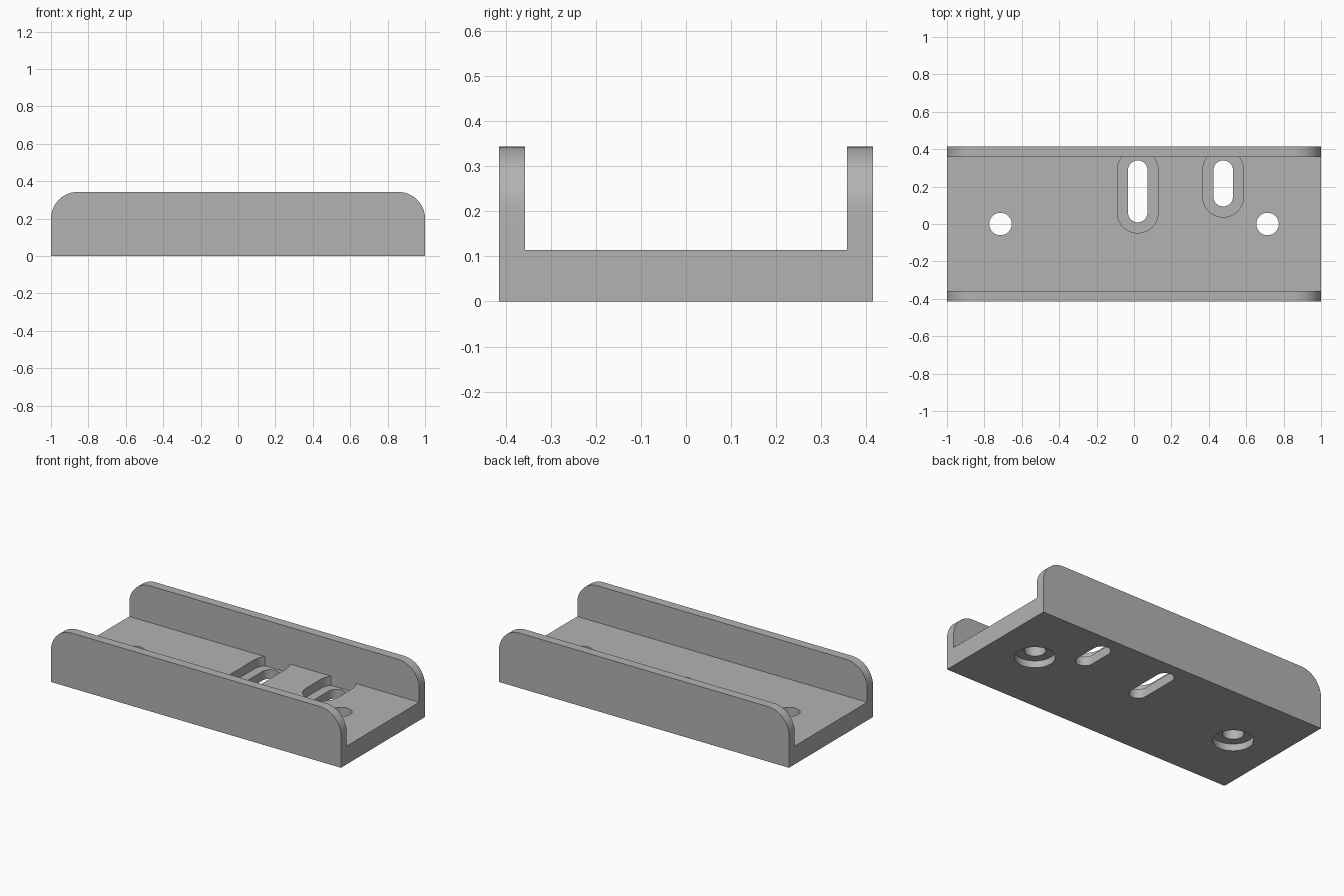
import bpy, bmesh
from math import pi, sin, cos, asin
from mathutils import Vector

if "Cube" in bpy.data.objects:
    bpy.data.objects.remove(bpy.data.objects["Cube"])

HALF_L, HALF_W, HEIGHT = 1.0, 0.414, 0.343
FLOOR, INNER, CORNER = 0.114, 0.357, 0.143

grey = bpy.data.materials.new("plain grey")
grey.diffuse_color = (0.45, 0.45, 0.45, 1)
grey.use_nodes = True
grey.node_tree.nodes["Principled BSDF"].inputs["Base Color"].default_value = grey.diffuse_color


def arc(cx, cy, r, a0, a1, n=16):
    return [(cx + r * cos(a0 + (a1 - a0) * i / n), cy + r * sin(a0 + (a1 - a0) * i / n))
            for i in range(n + 1)]


def prism(name, outline, place, lo, hi):
    """Extrude a 2D outline from lo to hi; place(u, v, w) maps it into 3D."""
    bm = bmesh.new()
    face = bm.faces.new([bm.verts.new(place(u, v, lo)) for u, v in outline])
    ext = bmesh.ops.extrude_face_region(bm, geom=[face])
    offset = Vector(place(0, 0, hi)) - Vector(place(0, 0, lo))
    bmesh.ops.translate(bm, vec=offset,
                        verts=[g for g in ext["geom"] if isinstance(g, bmesh.types.BMVert)])
    bmesh.ops.recalc_face_normals(bm, faces=bm.faces)
    mesh = bpy.data.meshes.new(name)
    bm.to_mesh(mesh)
    bm.free()
    mesh.materials.append(grey)
    obj = bpy.data.objects.new(name, mesh)
    bpy.context.collection.objects.link(obj)
    return obj


def combine(body, tool, operation):
    """Apply a boolean and discard the tool object."""
    mod = body.modifiers.new("cut", 'BOOLEAN')
    mod.operation, mod.solver, mod.object = operation, 'EXACT', tool
    bpy.context.view_layer.objects.active = body
    bpy.ops.object.modifier_apply(modifier=mod.name)
    bpy.data.objects.remove(tool)


def along_x(u, v, w): return (w, u, v)
def along_y(u, v, w): return (u, w, v)
def along_z(u, v, w): return (u, v, w)


def slot(x, y0, y1, r, a=pi / 2):
    """Vertical slot outline; a < 90 degrees cuts its far end off flat."""
    return (arc(x, y0, r, pi, 2 * pi, 32) + arc(x, y1, r, 0, a)
            + arc(x, y1, r, pi - a, pi)[(1 if a == pi / 2 else 0):])


# Channel: U cross-section along x
channel = prism("channel_bracket", [
    (-HALF_W, 0), (HALF_W, 0), (HALF_W, HEIGHT), (INNER, HEIGHT), (INNER, FLOOR),
    (-INNER, FLOOR), (-INNER, HEIGHT), (-HALF_W, HEIGHT)], along_x, -HALF_L, HALF_L)

# Round the upper ends of both walls
cx, cz = HALF_L - CORNER, HEIGHT - CORNER
combine(channel, prism("rounded_side", [(-HALF_L, 0), (HALF_L, 0)]
        + arc(cx, cz, CORNER, 0, pi / 2) + arc(-cx, cz, CORNER, pi / 2, pi),
        along_y, -0.6, 0.6), 'INTERSECT')

# Screw holes, counterbored from below
for x in (-0.714, 0.714):
    for r, lo, hi in ((0.06, -0.1, 0.2), (0.114, -0.1, 0.043)):
        combine(channel, prism("hole", arc(x, 0, r, 0, 2 * pi, 48)[:-1],
                               along_z, lo, hi), 'DIFFERENCE')

# Slots with wider recesses that stop against the back wall
SLOT_R, RECESS_R, SLOT_END = 0.052, 0.109, 0.288
for x, y in ((0.02, 0.061), (0.477, 0.146)):
    a = asin((INNER - SLOT_END) / RECESS_R)
    combine(channel, prism("recess", slot(x, y, SLOT_END, RECESS_R, a),
                           along_z, 0.057, 0.2), 'DIFFERENCE')
    combine(channel, prism("slot", slot(x, y, SLOT_END, SLOT_R),
                           along_z, -0.1, 0.2), 'DIFFERENCE')

bpy.ops.object.select_all(action='DESELECT')
channel.select_set(True)
bpy.context.view_layer.objects.active = channel
bpy.ops.object.shade_smooth_by_angle(angle=pi / 6)
